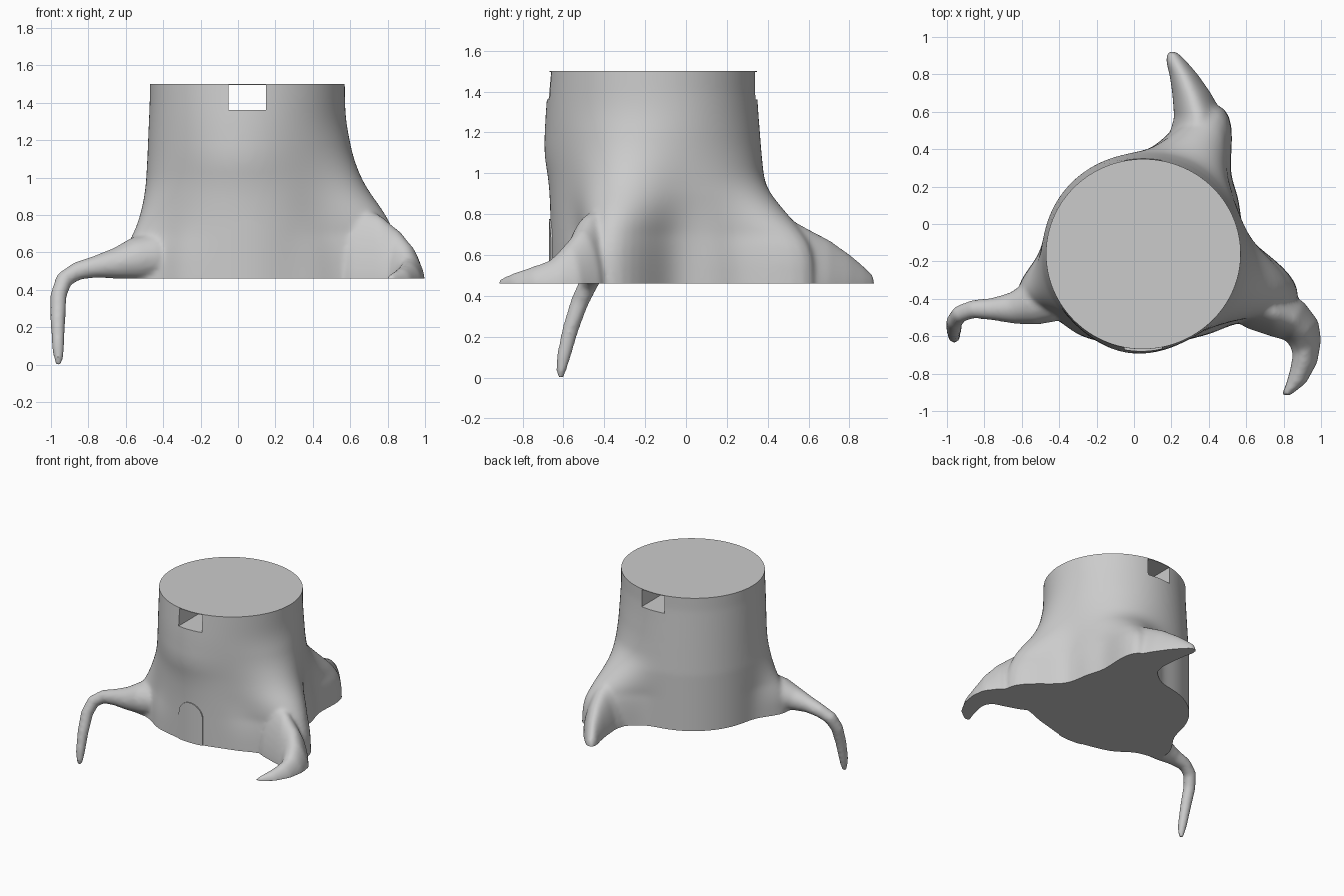
import bpy, bmesh, math
from mathutils import Vector

if "Cube" in bpy.data.objects:
    bpy.data.objects.remove(bpy.data.objects["Cube"])

CX, CY, YS = 0.05, -0.158, 0.972      # trunk axis and slight depth squash
FLOOR, TOP = 0.46, 1.5


def loft(bm, rings):
    """Bridge equal-sized rings and cap both ends."""
    vs = [[bm.verts.new(p) for p in ring] for ring in rings]
    faces = []
    n = len(vs[0])
    for a, b in zip(vs, vs[1:]):
        for i in range(n):
            j = (i + 1) % n
            faces.append(bm.faces.new((a[i], a[j], b[j], b[i])))
    faces.append(bm.faces.new(vs[0][::-1]))
    faces.append(bm.faces.new(vs[-1]))
    bmesh.ops.recalc_face_normals(bm, faces=faces)


def lookup(z, values):
    """Look up a value on the shared height stations."""
    for i in range(len(ZS) - 1):
        if ZS[i] >= z >= ZS[i + 1]:
            t = (ZS[i] - z) / (ZS[i] - ZS[i + 1])
            return values[i] + t * (values[i + 1] - values[i])
    return values[-1] if z < ZS[-1] else values[0]


def interp(z, values):
    """Softened lookup, so the flare has no visible bands."""
    return sum(lookup(z + d * 0.02, values) for d in range(-3, 4)) / 7


def make_object(name, bm):
    me = bpy.data.meshes.new(name)
    bm.to_mesh(me)
    bm.free()
    ob = bpy.data.objects.new(name, me)
    bpy.context.collection.objects.link(ob)
    return ob


def apply_all(ob):
    bpy.context.view_layer.objects.active = ob
    for m in list(ob.modifiers):
        bpy.ops.object.modifier_apply(modifier=m.name)


def smooth_by_angle(ob, deg):
    bpy.ops.object.select_all(action='DESELECT')
    ob.select_set(True)
    bpy.context.view_layer.objects.active = ob
    bpy.ops.object.shade_smooth_by_angle(angle=math.radians(deg))


# Trunk: round at the top, flaring toward three root directions
ZS = [1.56, 1.3, 1.1, 0.95, 0.8, 0.7, 0.6, 0.4]
FLARES = [  # direction in degrees, narrow width, extra radius per height
    (-17, 0.30, [0, 0.005, 0.05, 0.12, 0.24, 0.29, 0.32, 0.33]),
    (-46, 0.24, [0, 0, 0, 0, 0.005, 0.02, 0.035, 0.045]),
    (63, 0.26, [0, 0, 0.01, 0.035, 0.19, 0.30, 0.35, 0.36]),
    (36, 0.24, [0, 0, 0, 0.01, 0.02, 0.03, 0.045, 0.05]),
    (200, 0.25, [0, 0.005, 0.01, 0.02, 0.065, 0.11, 0.17, 0.18]),
    (228, 0.28, [0, 0, 0, 0, 0.005, 0.015, 0.035, 0.045]),
    (-98, 0.35, [0, 0.025, 0.035, 0.008, 0, 0, 0, 0]),
]


def trunk_radius(a, z):
    low = min(1, max(0, (1.4 - z) / 0.5))
    r = 0.52 + 0.016 * low * (1 + math.sin(a))
    for deg, w, table in FLARES:
        d = (a - math.radians(deg) + math.pi) % (2 * math.pi) - math.pi
        w += max(0, z - 0.7) * 0.4
        r += interp(z, table) * math.exp(-(d / w) ** 2)
    return r


bm = bmesh.new()
rings = []
for k in range(50):
    z = 1.56 - k * (1.16 / 49)
    ring = []
    for i in range(128):
        a = 2 * math.pi * i / 128
        r = trunk_radius(a, max(z, FLOOR))
        ring.append((CX + r * math.cos(a), CY + YS * r * math.sin(a), z))
    rings.append(ring)
loft(bm, rings)


# Flat-bottomed claw roots: left edge, right edge, crest height
def claw(stations):
    rings = []
    for lx, ly, rx, ry, h in stations:
        ring = []
        for i in range(17):
            t = math.pi * i / 16
            s = (1 - math.cos(t)) / 2
            z = FLOOR + (h - FLOOR) * max(0, math.sin(t)) ** 1.35
            ring.append((lx + (rx - lx) * s, ly + (ry - ly) * s, z))
        ring += [(rx, ry, 0.40), (lx, ly, 0.40)]
        rings.append(ring)
    loft(bm, rings)


claw([(.42, -.20, .40, -.42, .76), (.64, -.24, .60, -.555, .85),
      (.77, -.335, .75, -.605, .80), (.91, -.42, .81, -.62, .715),
      (.985, -.52, .84, -.66, .64), (1.0, -.62, .85, -.70, .575),
      (.98, -.74, .835, -.78, .54), (.92, -.85, .815, -.85, .51),
      (.83, -.92, .79, -.915, .48)])
claw([(.15, .15, .35, .12, .74), (.17, .38, .49, .30, .82),
      (.19, .48, .51, .46, .795), (.215, .57, .465, .60, .735),
      (.205, .70, .41, .70, .675), (.19, .80, .34, .80, .605),
      (.172, .87, .275, .875, .545), (.178, .922, .225, .922, .495)])

# Hanging root: tapered tube following a drooping path
path = [(-.25, -.32, .59, .06), (-.46, -.40, .575, .13), (-.55, -.425, .562, .118),
        (-.65, -.45, .54, .085),
        (-.76, -.455, .523, .06), (-.86, -.455, .50, .05), (-.93, -.48, .455, .048),
        (-.96, -.52, .37, .045), (-.963, -.565, .24, .041), (-.962, -.60, .10, .035),
        (-.96, -.612, .03, .026), (-.96, -.613, -.006, .014)]
rings = []
side = Vector((0, 1, 0))
for i, (x, y, z, r) in enumerate(path):
    a, b = path[max(i - 1, 0)], path[min(i + 1, len(path) - 1)]
    tan = (Vector(b[:3]) - Vector(a[:3])).normalized()
    side = (side - tan * side.dot(tan)).normalized()
    up = tan.cross(side)
    rings.append([Vector((x, y, z)) + r * (side * math.cos(q) + up * math.sin(q))
                  for q in (2 * math.pi * j / 16 for j in range(16))])
loft(bm, rings)

# Fuse trunk and roots into one skin
stump = make_object("tree_stump", bm)
rem = stump.modifiers.new("fuse", 'REMESH')
rem.mode = 'VOXEL'
rem.voxel_size = 0.013
sm = stump.modifiers.new("soften", 'SMOOTH')
sm.factor = 0.5
sm.iterations = 12
apply_all(stump)

# Crisp flat top and flat underside
bm = bmesh.new()
bm.from_mesh(stump.data)
geom = bm.verts[:] + bm.edges[:] + bm.faces[:]
cut = bmesh.ops.bisect_plane(bm, geom=geom, plane_co=(0, 0, TOP), plane_no=(0, 0, 1),
                             clear_outer=True)
bmesh.ops.edgenet_fill(bm, edges=[e for e in cut["geom_cut"]
                                  if isinstance(e, bmesh.types.BMEdge)])
geom = bm.verts[:] + bm.edges[:] + bm.faces[:]
bmesh.ops.bisect_plane(bm, geom=geom, plane_co=(0, 0, FLOOR), plane_no=(0, 0, 1))
for v in bm.verts:
    if v.co.x > -0.78 and v.co.z < FLOOR:
        v.co.z = FLOOR
bmesh.ops.recalc_face_normals(bm, faces=bm.faces[:])
bm.to_mesh(stump.data)
bm.free()

# Square window running front to back just below the top
bpy.ops.mesh.primitive_cube_add(size=1, location=(0.05, -0.15, 1.4275))
cutter = bpy.context.object
cutter.name = "window_cutter"
cutter.scale = (0.2, 1.6, 0.135)
cutter.hide_render = True
boo = stump.modifiers.new("window", 'BOOLEAN')
boo.operation = 'DIFFERENCE'
boo.solver = 'EXACT'
boo.object = cutter
apply_all(stump)
bpy.data.objects.remove(cutter, do_unlink=True)
smooth_by_angle(stump, 40)

# Arched door, curved to sit on the trunk
bm = bmesh.new()
hw, mid = 0.105, 0.047
rings = []
for i in range(17):
    u = -math.cos(math.pi * i / 16)
    x = mid + hw * u
    zt = 0.665 + 0.11 * math.sqrt(max(0, 1 - u * u))
    yf = CY - YS * math.sqrt(0.528 ** 2 - (x - CX) ** 2)
    rings.append([(x, yf, FLOOR), (x, yf, zt), (x, yf + 0.06, zt), (x, yf + 0.06, FLOOR)])
loft(bm, rings)
door = make_object("door", bm)
smooth_by_angle(door, 30)
